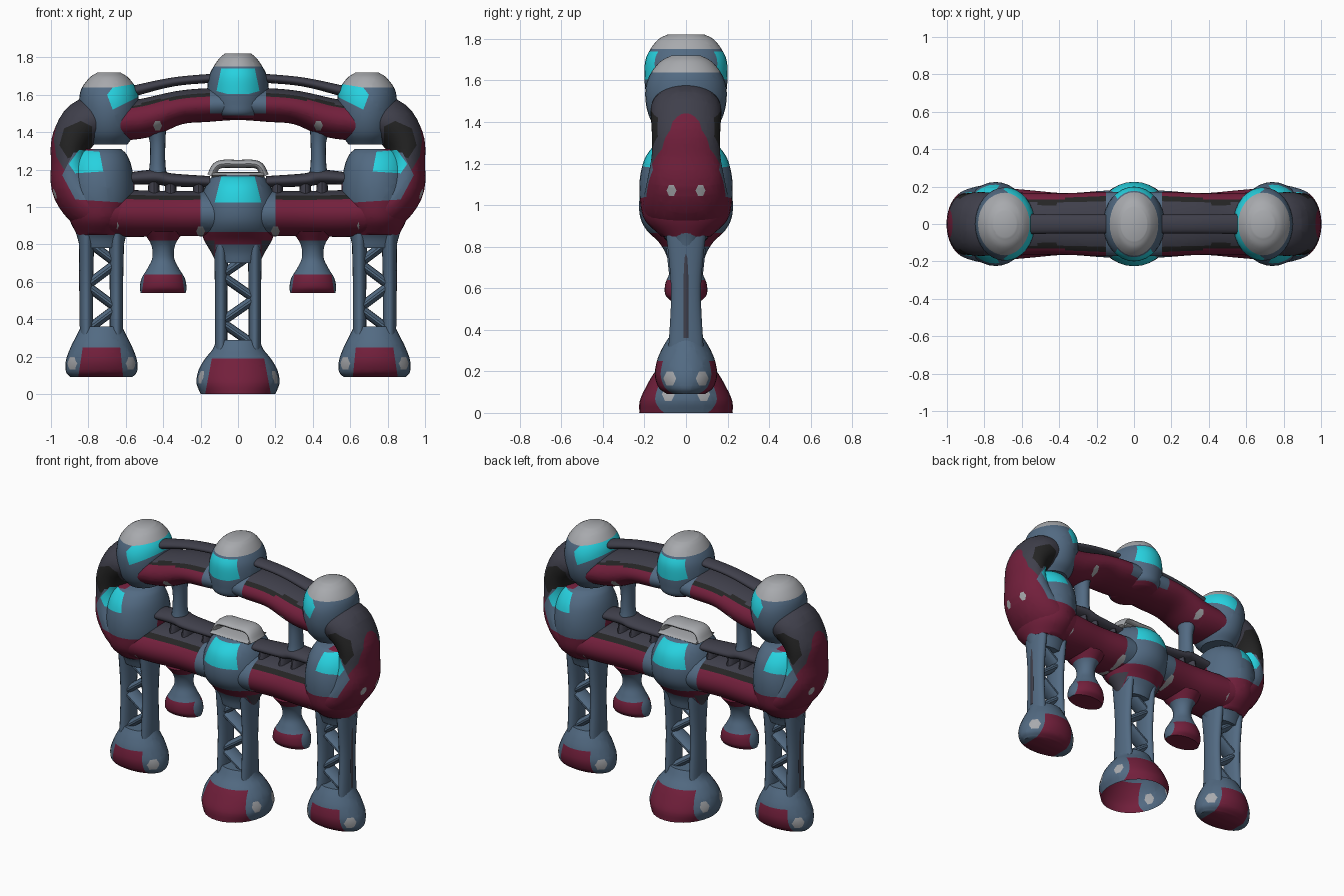
import bpy, bmesh
from math import sin, cos, pi, radians
from mathutils import Vector

if "Cube" in bpy.data.objects:
    bpy.data.objects.remove(bpy.data.objects["Cube"])

COLOURS = {
    "steel_blue": (0.085, 0.145, 0.225),
    "maroon": (0.17, 0.014, 0.045),
    "charcoal": (0.05, 0.05, 0.07),
    "black": (0.018, 0.018, 0.018),
    "cyan": (0.02, 0.64, 0.74),
    "light_grey": (0.39, 0.4, 0.42),
}
STEEL, RED, DARK, BLACK, CYAN, GREY = range(len(COLOURS))
MATS = []
for name, rgb in COLOURS.items():
    m = bpy.data.materials.new(name)
    m.use_nodes = True
    m.diffuse_color = (*rgb, 1)
    bsdf = m.node_tree.nodes["Principled BSDF"]
    bsdf.inputs["Base Color"].default_value = (*rgb, 1)
    bsdf.inputs["Roughness"].default_value = 0.6
    MATS.append(m)


def smooth_path(pts, steps):
    """Catmull-Rom interpolation of (x, z, half width, half depth)."""
    p = [Vector(q) for q in pts]
    p = [2 * p[0] - p[1]] + p + [2 * p[-1] - p[-2]]
    out = []
    for a, b, c, d in zip(p, p[1:], p[2:], p[3:]):
        for i in range(steps):
            t = i / steps
            out.append(0.5 * (2 * b + (c - a) * t + (2 * a - 5 * b + 4 * c - d) * t * t
                              + (3 * b - a - 3 * c + d) * t ** 3))
    return out + [p[-2]]


def paint(bm, poly, mat, across):
    """Cut a convex x-z (or, across, y-z) outline through the mesh and colour its inside."""
    poly = [Vector((0, u, z)) if across else Vector((u, 0, z)) for u, z in poly]
    view = Vector((1, 0, 0)) if across else Vector((0, 1, 0))
    mid = sum(poly, Vector()) / len(poly)
    planes = []
    for a, b in zip(poly, poly[1:] + poly[:1]):
        n = (b - a).cross(view).normalized()
        if n.dot(mid - a) < 0:
            n = -n
        planes.append((a, n))
        bmesh.ops.bisect_plane(bm, geom=bm.verts[:] + bm.edges[:] + bm.faces[:],
                               dist=1e-5, plane_co=a, plane_no=n)
    for f in bm.faces:
        c = f.calc_center_median()
        if all(n.dot(c - a) > 0 for a, n in planes):
            f.material_index = mat


def sweep(name, pts, mat=STEEL, paints=(), side=1, steps=5, segs=32, deck=False,
          studs=(), hollow=False):
    """Elliptical tube along a path in the x-z plane."""
    path = smooth_path(pts, steps)
    bm = bmesh.new()
    rings = []
    for i, p in enumerate(path):
        t = path[min(i + 1, len(path) - 1)] - path[max(i - 1, 0)]
        n = Vector((t[1], 0, -t[0])).normalized()
        ring = []
        for k in range(segs):
            a = 2 * pi * k / segs
            co = Vector((p[0], 0, p[1])) + n * p[2] * cos(a) + Vector((0, p[3] * sin(a), 0))
            co.x *= side
            ring.append(bm.verts.new(co))
        rings.append(ring)
    for r, s in zip(rings, rings[1:]):
        for k in range(segs):
            j = (k + 1) % segs
            bm.faces.new((r[k], r[j], s[j], s[k]))
    bm.faces.new(rings[-1])
    if not hollow:
        bm.faces.new(rings[0])
    bmesh.ops.recalc_face_normals(bm, faces=bm.faces)
    for f in bm.faces:
        f.material_index = mat
        if deck:  # dark walkway with a black edge along the top
            f.material_index = DARK if f.normal.z > 0.86 else BLACK if f.normal.z > 0.74 else mat
    for poly, m in paints:
        paint(bm, [(x * side, z) for x, z in poly], m, False)
    for poly, m in studs:
        paint(bm, poly, m, True)
    me = bpy.data.meshes.new(name)
    bm.to_mesh(me)
    bm.free()
    for m in MATS:
        me.materials.append(m)
    ob = bpy.data.objects.new(name, me)
    bpy.context.collection.objects.link(ob)
    bpy.ops.object.select_all(action='DESELECT')
    ob.select_set(True)
    bpy.context.view_layer.objects.active = ob
    bpy.ops.object.shade_smooth_by_angle(angle=radians(45))


def box(x0, x1, z0, z1):
    return [(x0, z0), (x1, z0), (x1, z1), (x0, z1)]


def rivet(u, z, r=0.024):
    return ([(u + r * cos(k * pi / 3), z + 1.25 * r * sin(k * pi / 3)) for k in range(6)], GREY)


def mirrored(pts):
    """Complete a half path that ends on the centre line."""
    return pts + [(-x, *rest) for x, *rest in reversed(pts[:-1])]


def lattice_leg(name, x, half, z0, z1, r, side):
    """Two posts joined by zigzag braces."""
    for s, tag in ((-1, "inner"), (1, "outer")):
        px = x + s * half
        sweep(f"{name}_{tag}_post", [(px, z0, r, .085), (px, (z0 + z1) / 2, r, .072),
                                     (px, z1, r * 1.2, .1)], side=side, segs=20)
    n = 4
    for i in range(n):
        s = 1 if i % 2 else -1
        za, zb = (z0 + .04 + (z1 - z0 - .12) * k / n for k in (i, i + 1))
        sweep(f"{name}_brace_{i + 1}", [(x - s * half, za, .025, .055), (x + s * half, zb, .025, .055)],
              side=side, steps=2, segs=14)


# centre domes and their windows
top_marks = [(box(-.15, .15, 1.5, 1.75), STEEL),
             ([(-.115, 1.62), (-.06, 1.605), (.06, 1.605), (.115, 1.62), (.09, 1.74), (-.09, 1.74)], CYAN)]
sweep("upper_centre_dome", [(0, 1.47, .1, .14), (0, 1.5, .137, .185), (0, 1.55, .158, .195),
                            (0, 1.62, .165, .2), (0, 1.70, .155, .195), (0, 1.76, .125, .165),
                            (0, 1.80, .095, .13), (0, 1.82, .07, .09)],
      paints=[(box(-1, 1, 1.4, 1.49), RED)] + top_marks + [(box(-1, 1, 1.752, 2), GREY)])
low_marks = [(box(-.2, .2, .865, 1.2), STEEL),
             ([(-.125, 1.025), (.125, 1.025), (.09, 1.162), (-.09, 1.162)], CYAN)]
sweep("lower_centre_dome", [(0, .7, .115, .08), (0, .76, .145, .095), (0, .82, .18, .13), (0, .88, .2, .19),
                            (0, .94, .21, .22), (0, 1.02, .207, .225), (0, 1.10, .18, .205),
                            (0, 1.15, .15, .16), (0, 1.17, .13, .11)],
      RED, paints=low_marks + [(box(-.12, .12, .6, .8), STEEL)]
      + [(box(x - .04, x + .04, .7, .82), DARK) for x in (-.165, .165)])
sweep("lower_dome_handle", mirrored([(-.145, 1.165, .022, .075), (-.105, 1.225, .022, .07),
                                     (0, 1.23, .022, .07)]), GREY, segs=20)
sweep("handle_base", [(-.14, 1.172, .014, .1), (.14, 1.172, .014, .1)], GREY, steps=2, segs=20)

# long beams of the ring
rivets = [rivet(s * .43, 1.435) for s in (-1, 1)]
sweep("upper_beam", mirrored([(-.7, 1.45, .1, .17), (-.5, 1.475, .105, .165), (-.32, 1.53, .09, .165),
                              (-.16, 1.545, .09, .172), (0, 1.55, .085, .17)]),
      RED, paints=top_marks + rivets, deck=True, segs=48)
rivets = [rivet(s * x, z) for s in (-1, 1) for x, z in ((.66, .9), (.2, .87))]
sweep("lower_beam", mirrored([(-.72, .97, .125, .195), (-.55, .965, .125, .18), (-.36, .965, .12, .165),
                              (-.16, .965, .122, .178), (0, .965, .122, .18)]),
      RED, paints=low_marks + rivets, deck=True, segs=48)

for side, word in ((-1, "right"), (1, "left")):
    def part(name, pts, mat=STEEL, paints=(), **kw):
        sweep(f"{word}_{name}", pts, mat, paints, side, **kw)

    # upper corner dome
    part("upper_dome", [(.69, 1.335, .1, .11), (.69, 1.39, .135, .16), (.69, 1.47, .155, .19),
                        (.69, 1.56, .16, .195), (.69, 1.63, .148, .172), (.69, 1.69, .105, .125),
                        (.69, 1.72, .06, .07)],
         paints=[(box(.4, .9, 1.638, 1.8), GREY),
                 ([(.53, 1.59), (.67, 1.52), (.7, 1.6), (.67, 1.638), (.54, 1.66)], CYAN)])

    # curved end of the ring, with the lower corner dome merged into it
    corner = [([(.56, 1.02), (.87, 1.04), (.94, 1.17), (.88, 1.29), (.56, 1.34)], STEEL),
              ([(.72, 1.19), (.87, 1.18), (.905, 1.23), (.85, 1.305), (.74, 1.295)], CYAN)]
    part("ring_end", [(.66, 1.46, .1, .15), (.8, 1.46, .125, .17), (.885, 1.36, .11, .165),
                      (.9, 1.24, .1, .165), (.87, 1.1, .125, .19), (.76, .99, .135, .21),
                      (.6, .965, .125, .18)], RED,
         paints=[([(.6, 1.7), (.92, 1.7), (.96, 1.5), (.985, 1.36), (.972, 1.27), (.93, 1.2), (.6, 1.2)], DARK),
                 ([(.78, 1.31), (.91, 1.26), (.955, 1.33), (.93, 1.42), (.84, 1.46), (.78, 1.43)], BLACK)]
         + corner, studs=[rivet(y, 1.07) for y in (-.07, .07)], segs=48)
    part("lower_dome", [(.74, .85, .12, .12), (.74, .93, .16, .2), (.74, 1.03, .185, .222),
                        (.74, 1.13, .185, .222), (.74, 1.22, .17, .2), (.74, 1.28, .145, .16),
                        (.74, 1.31, .115, .12)], RED, paints=corner)

    # thin top rails with short posts
    part("upper_rail", [(.12, 1.69, .024, .05), (.35, 1.668, .024, .05), (.6, 1.61, .03, .055)], DARK, segs=20)
    part("lower_rail", [(.15, 1.135, .03, .07), (.36, 1.145, .035, .08), (.44, 1.16, .04, .08),
                        (.62, 1.15, .03, .07)], DARK, segs=20)
    for i, x in enumerate((.21, .36, .45)):
        part(f"rail_post_{i + 1}", [(x, 1.04, .035, .08), (x, 1.14, .028, .06)], DARK, segs=16)
    part("inner_post", [(.43, 1.14, .055, .07), (.43, 1.23, .042, .055), (.43, 1.35, .042, .055),
                        (.44, 1.45, .06, .08)], segs=20)

    # corner leg and foot
    lattice_leg(f"{word}_leg", .73, .08, .3, .9, .036, side)
    part("leg_flare", [(.73, .78, .115, .075), (.73, .84, .13, .1), (.73, .9, .15, .15)])
    part("leg_stripe", [(.842, .36, .006, .014), (.842, .86, .008, .014)], DARK, steps=2, segs=12)
    part("foot", [(.73, .09, .165, .09), (.73, .12, .19, .13), (.73, .18, .19, .15), (.73, .25, .165, .14),
                  (.73, .31, .135, .115), (.73, .36, .11, .085)],
         paints=[([(.61, .05), (.86, .05), (.83, .25), (.63, .25)], RED)],
         studs=[rivet(y, .165, .031) for y in (-.078, .078)])

    # short hanging leg and foot
    part("short_leg", [(.4, .54, .12, .075), (.4, .57, .125, .1), (.4, .62, .115, .1), (.4, .67, .085, .08),
                       (.4, .73, .058, .06), (.4, .8, .065, .075), (.4, .87, .11, .13)],
         paints=[([(.28, .5), (.52, .5), (.5, .64), (.3, .64)], RED), (box(.2, .6, .82, .9), RED)])

# centre leg and foot
lattice_leg("centre_leg", 0, .09, .22, .84, .033, 1)
sweep("centre_foot", [(0, 0, .2, .225), (0, .06, .222, .222), (0, .13, .21, .19), (0, .19, .175, .155),
                      (0, .24, .135, .115), (0, .29, .115, .085)],
      paints=[([(-.185, -.05), (.185, -.05), (.14, .19), (-.14, .19)], RED)],
      studs=[rivet(y, .09, .031) for y in (-.085, .085)], hollow=True)
